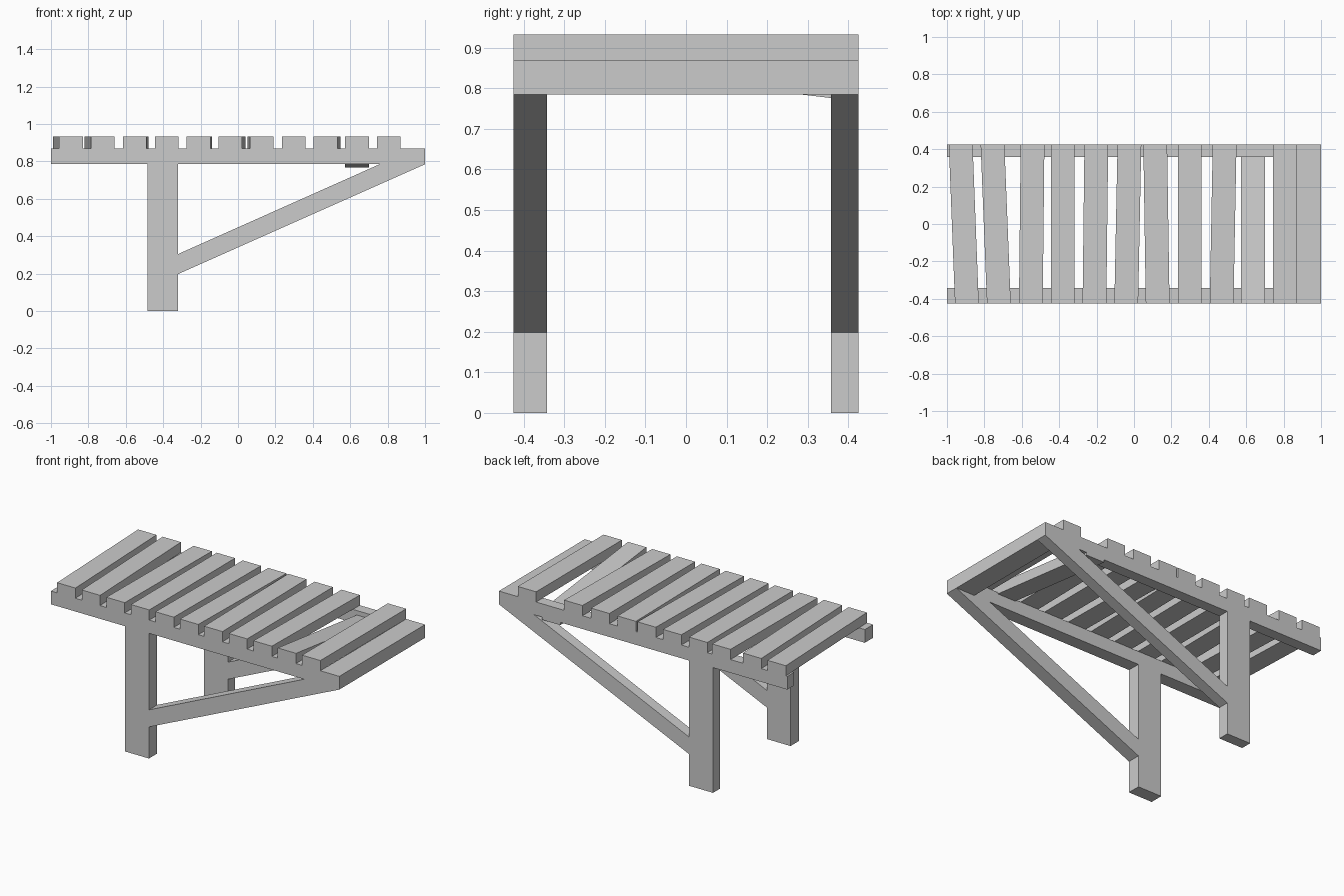
import bpy, bmesh

if "Cube" in bpy.data.objects:
    bpy.data.objects.remove(bpy.data.objects["Cube"])


def make(name, verts, faces):
    me = bpy.data.meshes.new(name)
    me.from_pydata(verts, [], faces)
    bm = bmesh.new()
    bm.from_mesh(me)
    bmesh.ops.recalc_face_normals(bm, faces=bm.faces)
    bm.to_mesh(me)
    bm.free()
    ob = bpy.data.objects.new(name, me)
    bpy.context.collection.objects.link(ob)
    return ob


def extrude_xz(name, profile, y0, y1):
    """Extrude an x-z outline from y0 to y1."""
    n = len(profile)
    verts = [(x, y, z) for y in (y0, y1) for x, z in profile]
    faces = [tuple(range(n)), tuple(range(n, 2 * n))]
    faces += [(i, (i + 1) % n, n + (i + 1) % n, n + i) for i in range(n)]
    return make(name, verts, faces)


def box(name, x0, x1, y0, y1, z0, z1):
    return extrude_xz(name, [(x0, z0), (x1, z0), (x1, z1), (x0, z1)], y0, y1)


Y = 0.425
RAIL_Z, DECK_Z, SLAT_H = 0.785, 0.868, 0.064
SLAT_W = 0.127


def slat(name, front_x, back_x, drop=0.0):
    """Plank whose far end may be shifted sideways or dropped."""
    verts = []
    for y, x, z in ((-Y, front_x, DECK_Z), (Y, back_x, DECK_Z - drop)):
        verts += [(x, y, z), (x + SLAT_W, y, z),
                  (x + SLAT_W, y, z + SLAT_H), (x, y, z + SLAT_H)]
    faces = [(0, 1, 2, 3), (4, 5, 6, 7)]
    faces += [(i, (i + 1) % 4, 4 + (i + 1) % 4, 4 + i) for i in range(4)]
    return make(name, verts, faces)


# side frames: rail, leg and diagonal brace on each side
for side, y0, y1 in (("front", -Y, -0.343), ("back", 0.357, Y)):
    box(side + "_rail", -1, 0.87, y0, y1, RAIL_Z, DECK_Z)
    box(side + "_leg", -0.485, -0.32, y0, y1, 0, RAIL_Z)
    extrude_xz(side + "_brace",
               [(-0.32, 0.198), (1, RAIL_Z), (0.757, RAIL_Z), (-0.32, 0.305)],
               y0, y1)

# cross beam at the outer end
box("end_beam", 0.87, 1, -Y, Y, RAIL_Z, DECK_Z)

# deck slats, laid slightly crooked; one has slipped at the back
slats = [(-0.957, -0.99), (-0.786, -0.82), (-0.615, -0.606), (-0.445, -0.445),
         (-0.275, -0.265), (-0.105, -0.088), (0.063, 0.05), (0.234, 0.234),
         (0.405, 0.421), (0.573, 0.573), (0.742, 0.742)]
for i, (fx, bx) in enumerate(slats):
    slat(f"deck_slat_{i + 1}", fx, bx, 0.1 if i == 9 else 0.0)
